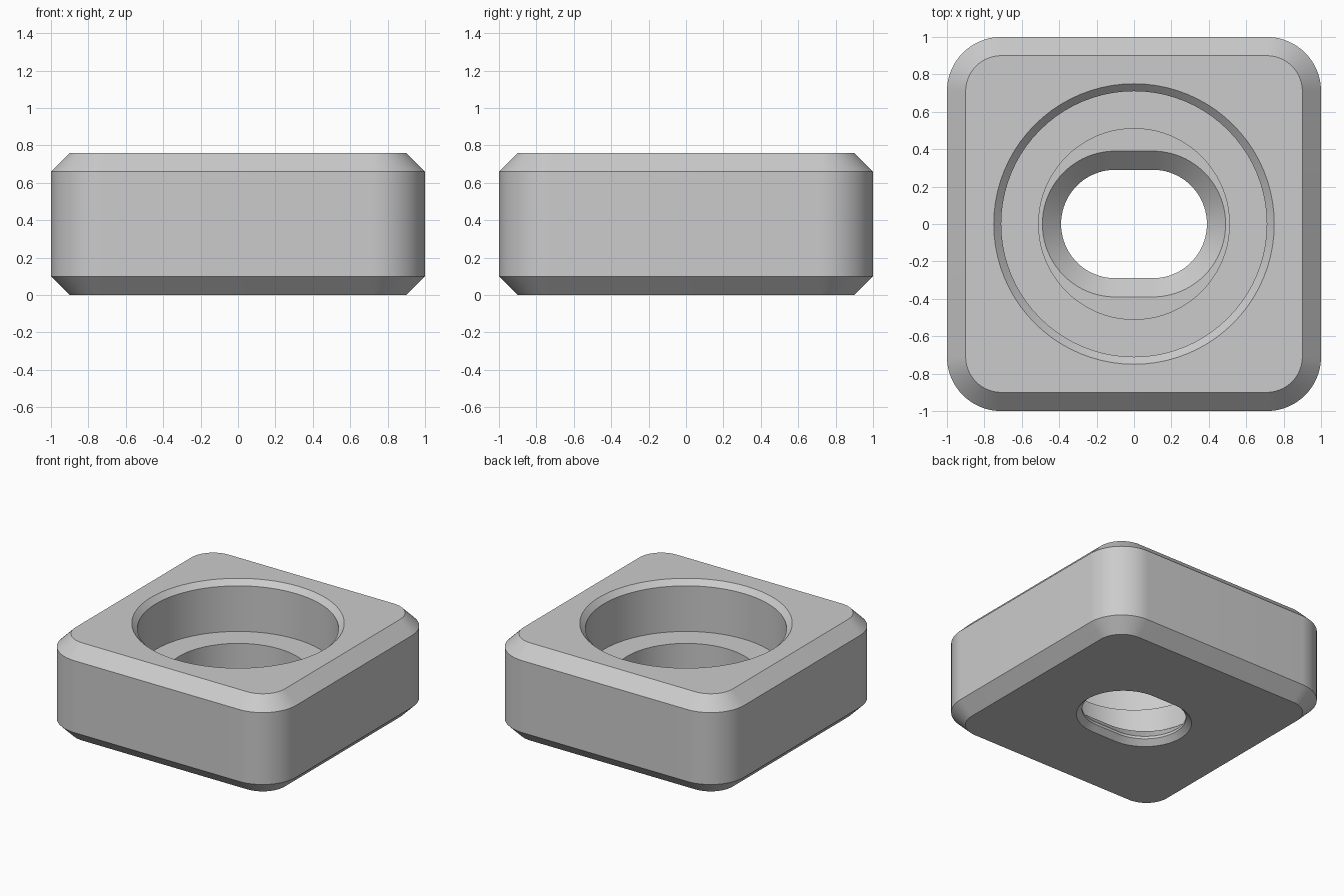
import bpy, bmesh, math

cube = bpy.data.objects.get("Cube")
if cube:
    bpy.data.objects.remove(cube)

STEPS = 20  # segments per quarter turn

# One grey finish
grey = bpy.data.materials.new("light grey")
grey.use_nodes = True
colour = (0.6, 0.6, 0.6, 1)
grey.diffuse_color = colour
grey.node_tree.nodes["Principled BSDF"].inputs["Base Color"].default_value = colour


def ring(bm, cx, cy, radius, z):
    """Four quarter arcs about (+-cx, +-cy): rounded square, slot or circle."""
    verts = []
    for quarter, (sx, sy) in enumerate([(1, 1), (-1, 1), (-1, -1), (1, -1)]):
        for i in range(STEPS + 1):
            a = (quarter + i / STEPS) * math.pi / 2
            verts.append(bm.verts.new((sx * cx + radius * math.cos(a),
                                       sy * cy + radius * math.sin(a), z)))
    return verts


# Cross-section stations, travelling up the outside and down the inside
CORNER, SLOT = 0.71, 0.1
sections = [
    # chamfered rounded block
    (CORNER, CORNER, 0.19, 0.0),
    (CORNER, CORNER, 0.29, 0.1),
    (CORNER, CORNER, 0.29, 0.66),
    (CORNER, CORNER, 0.19, 0.76),
    # chamfered round pocket and its ledge
    (0, 0, 0.75, 0.76),
    (0, 0, 0.71, 0.72),
    (0, 0, 0.71, 0.365),
    # smaller bore
    (0, 0, 0.51, 0.365),
    (0, 0, 0.51, 0.16),
    # slot, chamfered at both ends
    (SLOT, 0, 0.39, 0.16),
    (SLOT, 0, 0.29, 0.06),
    (SLOT, 0, 0.29, 0.04),
    (SLOT, 0, 0.33, 0.0),
]

bm = bmesh.new()
rings = [ring(bm, *s) for s in sections]
for low, high in zip(rings, rings[1:] + rings[:1]):
    n = len(low)
    for i in range(n):
        j = (i + 1) % n
        bm.faces.new((low[i], low[j], high[j], high[i]))
bmesh.ops.remove_doubles(bm, verts=bm.verts[:], dist=1e-5)
bmesh.ops.recalc_face_normals(bm, faces=bm.faces[:])

mesh = bpy.data.meshes.new("slotted_block")
bm.to_mesh(mesh)
bm.free()
mesh.materials.append(grey)
block = bpy.data.objects.new("slotted_block", mesh)
bpy.context.collection.objects.link(block)

# Smooth curves, crisp chamfer edges
bpy.ops.object.select_all(action='DESELECT')
block.select_set(True)
bpy.context.view_layer.objects.active = block
bpy.ops.object.shade_smooth_by_angle(angle=math.radians(30))
